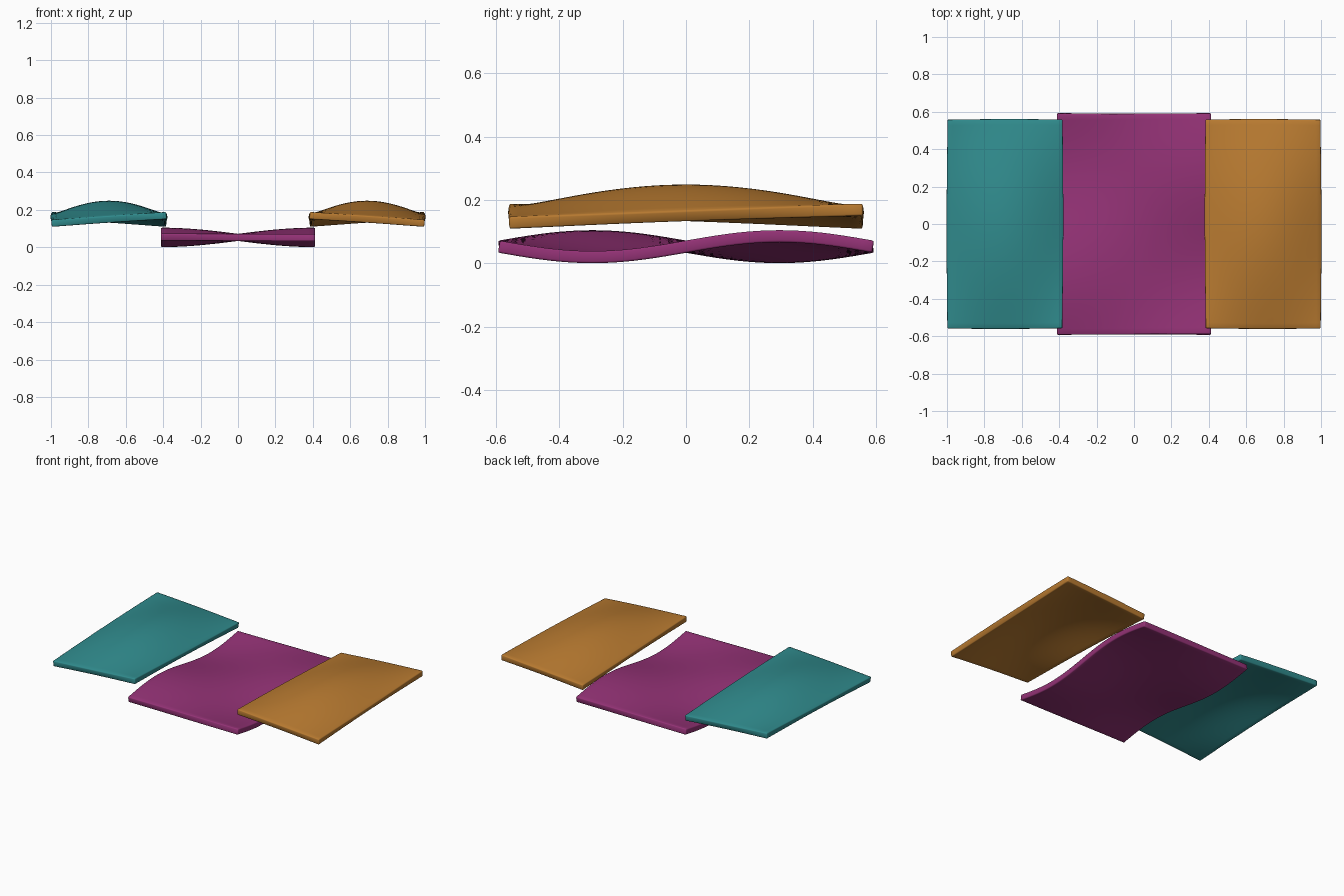
import bpy, bmesh
from math import sin, cos, pi

cube = bpy.data.objects.get("Cube")
if cube:
    bpy.data.objects.remove(cube, do_unlink=True)

THICKNESS = 0.038


def material(name, rgb):
    mat = bpy.data.materials.new(name)
    mat.use_nodes = True
    color = (*rgb, 1)
    mat.diffuse_color = color
    mat.node_tree.nodes["Principled BSDF"].inputs["Base Color"].default_value = color
    return mat


def panel(name, center, half_x, half_y, height, mat):
    """Curved slab whose mid surface is center z + height(u, v), with u and v in -1..1."""
    bm = bmesh.new()
    bmesh.ops.create_grid(bm, x_segments=24, y_segments=36, size=1)
    for vert in bm.verts:
        u, v = vert.co.x, vert.co.y
        vert.co = (u * half_x, v * half_y, height(u, v))
    mesh = bpy.data.meshes.new(name)
    bm.to_mesh(mesh)
    bm.free()
    obj = bpy.data.objects.new(name, mesh)
    obj.location = center
    bpy.context.collection.objects.link(obj)
    mesh.materials.append(mat)
    # Give the sheet thickness, then soften its rim
    solid = obj.modifiers.new("thickness", "SOLIDIFY")
    solid.thickness = THICKNESS
    solid.offset = 0
    rim = obj.modifiers.new("rim", "BEVEL")
    rim.width = 0.006
    rim.segments = 2
    rim.limit_method = "ANGLE"
    rim.angle_limit = pi / 4
    bpy.ops.object.select_all(action="DESELECT")
    obj.select_set(True)
    bpy.context.view_layer.objects.active = obj
    bpy.ops.object.shade_smooth_by_angle(angle=pi / 3)


# Middle panel: opposite waves along its two long edges
panel("middle_panel", (0, 0, 0.053), 0.412, 0.59,
      lambda u, v: 0.033 * sin(pi * v) * sin(pi / 2 * u),
      material("purple", (0.296, 0.032, 0.181)))

# Side panels: domed and gently twisted, mirrored left and right
for side, name, mat in ((1, "left_panel", material("amber", (0.48, 0.195, 0.03))),
                        (-1, "right_panel", material("teal", (0.03, 0.262, 0.27)))):
    panel(name, (side * 0.69, 0, 0.149), 0.307, 0.558,
          lambda u, v: 0.081 * cos(pi / 2 * u) * cos(pi / 2 * v) + 0.021 * side * u * v,
          mat)
